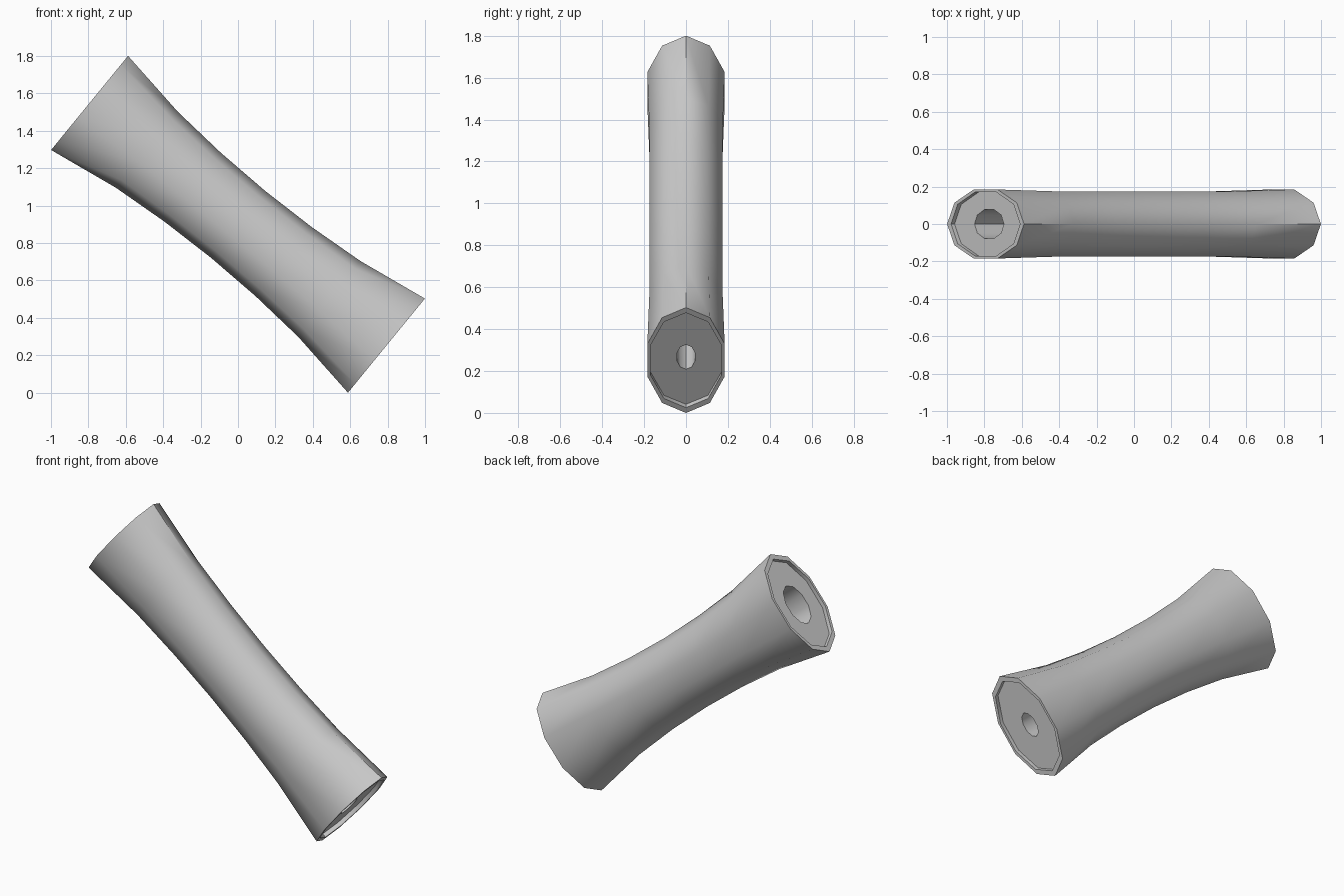
import bpy, bmesh, math
from mathutils import Vector

if "Cube" in bpy.data.objects:
    bpy.data.objects.remove(bpy.data.objects["Cube"])

SIDES = 10
ANGLE = math.radians(39.27)
AXIS = Vector((math.cos(ANGLE), 0, -math.sin(ANGLE)))
WIDE = Vector((math.sin(ANGLE), 0, math.cos(ANGLE)))
SIDE = Vector((0, 1, 0))
CENTRE = Vector((0, 0, 0.9))


def closed_loft(name, rings):
    """Loft oval rings (position along axis, wide radius, y radius) into a closed tube."""
    bm = bmesh.new()
    loops = []
    for t, a, b in rings:
        loop = []
        for i in range(SIDES):
            ang = 2 * math.pi * i / SIDES
            loop.append(bm.verts.new(CENTRE + AXIS * t + WIDE * (a * math.cos(ang))
                                     + SIDE * (b * math.sin(ang))))
        loops.append(loop)
    for k, r0 in enumerate(loops):
        r1 = loops[(k + 1) % len(loops)]
        for i in range(SIDES):
            j = (i + 1) % SIDES
            bm.faces.new((r0[i], r0[j], r1[j], r1[i]))
    bmesh.ops.recalc_face_normals(bm, faces=bm.faces)
    mesh = bpy.data.meshes.new(name)
    bm.to_mesh(mesh)
    bm.free()
    ob = bpy.data.objects.new(name, mesh)
    bpy.context.collection.objects.link(ob)
    bpy.context.view_layer.objects.active = ob
    ob.select_set(True)
    bpy.ops.object.shade_smooth_by_angle(angle=math.radians(50))
    return ob


# Flared outer skin, mirrored about the waist
half = [(0.315, 0.238, 0.183), (0.63, 0.262, 0.184), (1.025, 0.325, 0.194)]
skin = [(-t, a, b) for t, a, b in reversed(half)] + [(0, 0.23, 0.183)] + half

# Rim, shallow recess and tapered bore: lower end, then back up to the upper end
lower = [(1.025, 0.292, 0.179), (1.0, 0.292, 0.179), (1.0, 0.076, 0.046)]
upper = [(-1.0, 0.124, 0.082), (-1.0, 0.292, 0.179), (-1.025, 0.292, 0.179)]

closed_loft("flared_handle", skin + lower + upper)
